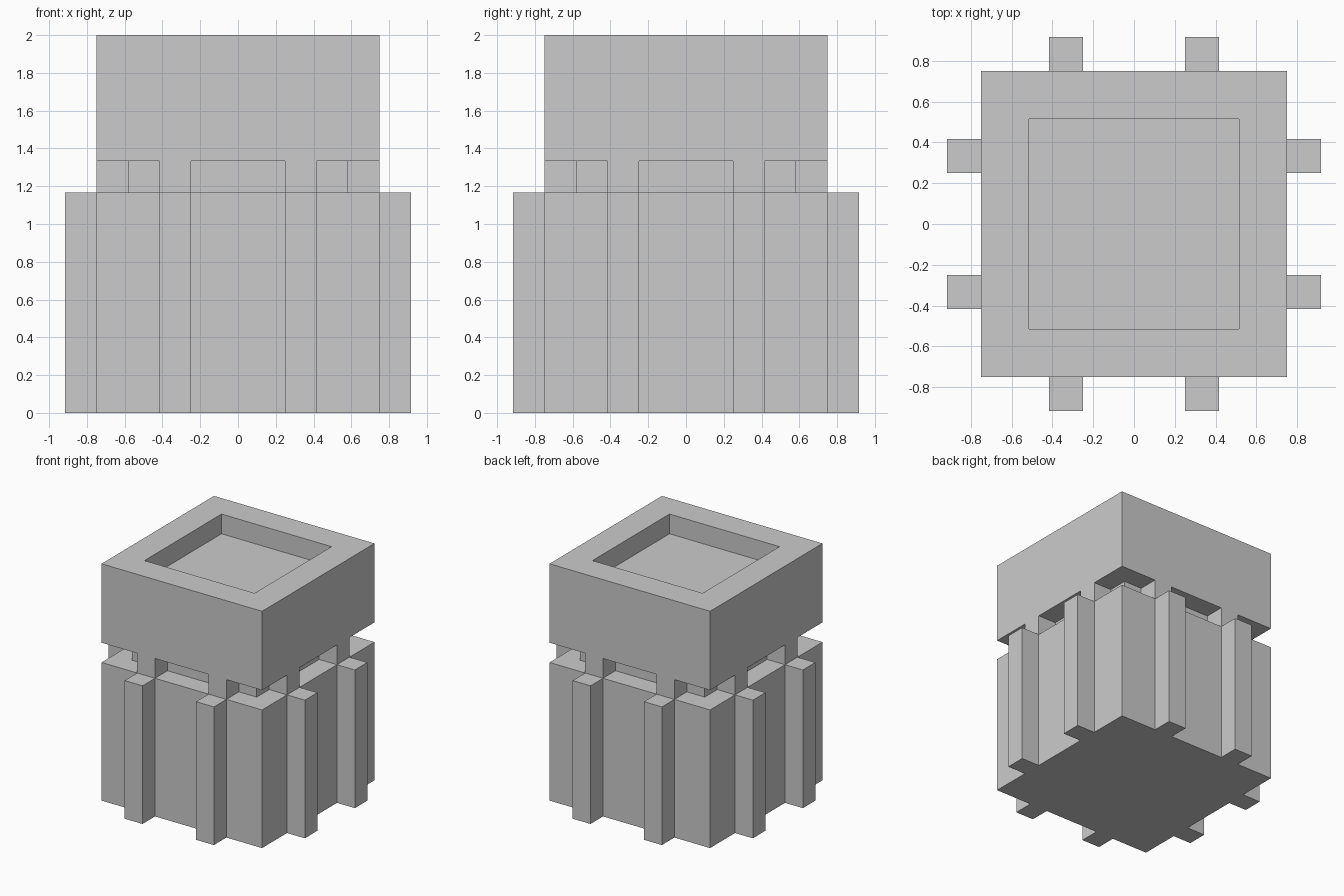
import bpy, bmesh
from mathutils import Matrix, Vector

if "Cube" in bpy.data.objects:
    bpy.data.objects.remove(bpy.data.objects["Cube"])

U = 1 / 6  # modelling unit


def box(bm, lo, hi):
    lo, hi = Vector(lo) * U, Vector(hi) * U
    m = Matrix.Translation((lo + hi) / 2) @ Matrix.Diagonal((*(hi - lo), 1))
    bmesh.ops.create_cube(bm, size=1, matrix=m)


def finish(bm, name):
    me = bpy.data.meshes.new(name)
    bm.to_mesh(me)
    bm.free()
    ob = bpy.data.objects.new(name, me)
    bpy.context.collection.objects.link(ob)
    return ob


def ring_pairs(name, lo, hi):
    """A mirrored pair of bars, repeated on all four sides."""
    for i, side in enumerate(("front", "right", "back", "left")):
        bm = bmesh.new()
        box(bm, lo, hi)
        box(bm, (-hi[0], lo[1], lo[2]), (-lo[0], hi[1], hi[2]))
        bm.transform(Matrix.Rotation(i * 1.5707963267948966, 4, 'Z'))
        finish(bm, f"{side}_{name}")


# Lower body
bm = bmesh.new()
box(bm, (-4.5, -4.5, 0), (4.5, 4.5, 7))
finish(bm, "body")

# Recessed neck between body and head
bm = bmesh.new()
box(bm, (-3.5, -3.5, 7), (3.5, 3.5, 8))
finish(bm, "neck")

# Head with a square pocket in the top
bm = bmesh.new()
box(bm, (-4.5, -4.5, 8), (4.5, 4.5, 12))
bm.normal_update()
top = max(bm.faces, key=lambda f: f.calc_center_median().z)
bmesh.ops.inset_region(bm, faces=[top], thickness=2 * U)
floor = bmesh.ops.extrude_discrete_faces(bm, faces=[top])["faces"][0]
bmesh.ops.translate(bm, verts=floor.verts, vec=(0, 0, -U))
bmesh.ops.recalc_face_normals(bm, faces=bm.faces)
finish(bm, "head")

# Vertical ribs on the body, and posts bridging the neck groove
ring_pairs("ribs", (1.5, -5.5, 0), (2.5, -4.5, 7))
ring_pairs("posts", (1.5, -4.5, 7), (2.5, -3.5, 8))
